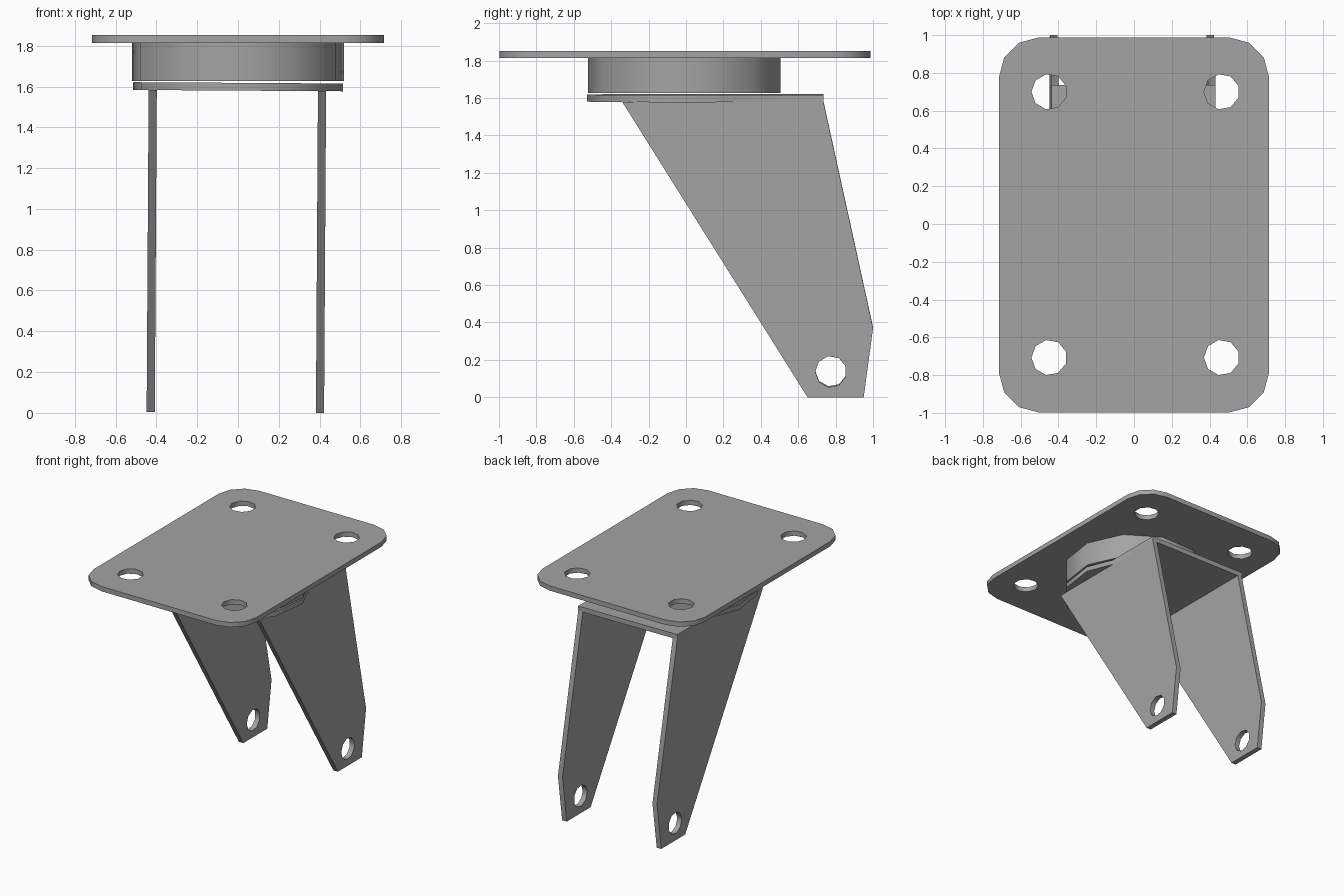
import bpy, bmesh
from math import cos, sin, pi, radians
from mathutils import Matrix

if "Cube" in bpy.data.objects:
    bpy.data.objects.remove(bpy.data.objects["Cube"])

steel = bpy.data.materials.new("dark_steel")
steel.diffuse_color = (0.37, 0.37, 0.37, 1)
steel.use_nodes = True
steel.node_tree.nodes["Principled BSDF"].inputs["Base Color"].default_value = steel.diffuse_color


def ngon(cx, cy, r, n, start):
    return [(cx + r * cos(start + 2 * pi * i / n),
             cy + r * sin(start + 2 * pi * i / n)) for i in range(n)]


def finish(ob):
    """Round walls shade smooth, real corners stay sharp."""
    ob.data.materials.clear()
    ob.data.materials.append(steel)
    bpy.ops.object.select_all(action='DESELECT')
    ob.select_set(True)
    bpy.context.view_layer.objects.active = ob
    bpy.ops.object.shade_smooth_by_angle(angle=radians(42))


def slab(name, loops, thickness, matrix):
    """Flat plate: first loop is the outline, the others are holes."""
    cu = bpy.data.curves.new(name, 'CURVE')
    cu.dimensions = '2D'
    cu.fill_mode = 'BOTH'
    cu.extrude = thickness / 2
    for pts in loops:
        sp = cu.splines.new('POLY')
        sp.points.add(len(pts) - 1)
        for p, (x, y) in zip(sp.points, pts):
            p.co = (x, y, 0, 1)
        sp.use_cyclic_u = True
    tmp = bpy.data.objects.new(name + "_profile", cu)
    bpy.context.collection.objects.link(tmp)
    deps = bpy.context.evaluated_depsgraph_get()
    me = bpy.data.meshes.new_from_object(tmp.evaluated_get(deps))
    bpy.data.objects.remove(tmp)
    bm = bmesh.new()
    bm.from_mesh(me)
    bmesh.ops.remove_doubles(bm, verts=bm.verts, dist=1e-4)
    bmesh.ops.dissolve_limit(bm, angle_limit=radians(1), verts=bm.verts, edges=bm.edges)
    bmesh.ops.recalc_face_normals(bm, faces=bm.faces)
    bm.to_mesh(me)
    bm.free()
    me.name = name
    ob = bpy.data.objects.new(name, me)
    ob.matrix_world = matrix
    bpy.context.collection.objects.link(ob)
    finish(ob)


# Mounting plate with rounded corners and four bolt holes
R, HX, HY = 0.21, 0.715, 0.9925
outline = []
for q, (sx, sy) in enumerate([(1, 1), (-1, 1), (-1, -1), (1, -1)]):
    for i in range(4):
        a = q * pi / 2 + i * pi / 6
        outline.append((sx * (HX - R) + R * cos(a), sy * (HY - R) + R * sin(a) - 0.005))
bolts = [ngon(x, y, 0.094, 9, pi) for x in (-0.449, 0.464) for y in (0.70, -0.707)]
slab("mounting_plate", [outline] + bolts, 0.038, Matrix.Translation((0, 0, 1.833)))

# Swivel housing: eleven-sided drum under the plate, one corner to the front
bpy.ops.mesh.primitive_cylinder_add(vertices=11, radius=0.525, depth=0.189,
                                    location=(0, 0.002, 1.7205))
drum = bpy.context.object
drum.name = "swivel_housing"
drum.data.transform(Matrix.Rotation(pi, 4, 'Z'))
finish(drum)

# Fork, swivelled a hair off vertical
tilt = Matrix.Translation((-0.013, 0, 0.002)) @ Matrix.Rotation(0.0063, 4, 'Y')

# Fork crown: round at the front, straight sides to the back
W = 0.435
front = ngon(0.004, -0.008, 0.52, 11, -pi / 2 - 3 * 2 * pi / 11)[:7]
crown = front + [(W, 0.27), (W, 0.735), (-W, 0.735), (-W, 0.27)]
slab("fork_crown", [crown], 0.038, tilt @ Matrix.Translation((0, 0, 1.597)))

# Fork legs with axle holes
leg = [(-0.34, 1.578), (0.65, 0), (0.95, 0), (1.0, 0.37), (0.735, 1.578)]
axle = ngon(0.775, 0.137, 0.084, 9, pi)
side = Matrix(((0, 0, 1, 0), (1, 0, 0, 0), (0, 1, 0, 0), (0, 0, 0, 1)))
for name, x in (("left_leg", -W + 0.02), ("right_leg", W - 0.02)):
    slab("fork_" + name, [leg, axle], 0.04, tilt @ Matrix.Translation((x, 0, 0)) @ side)
